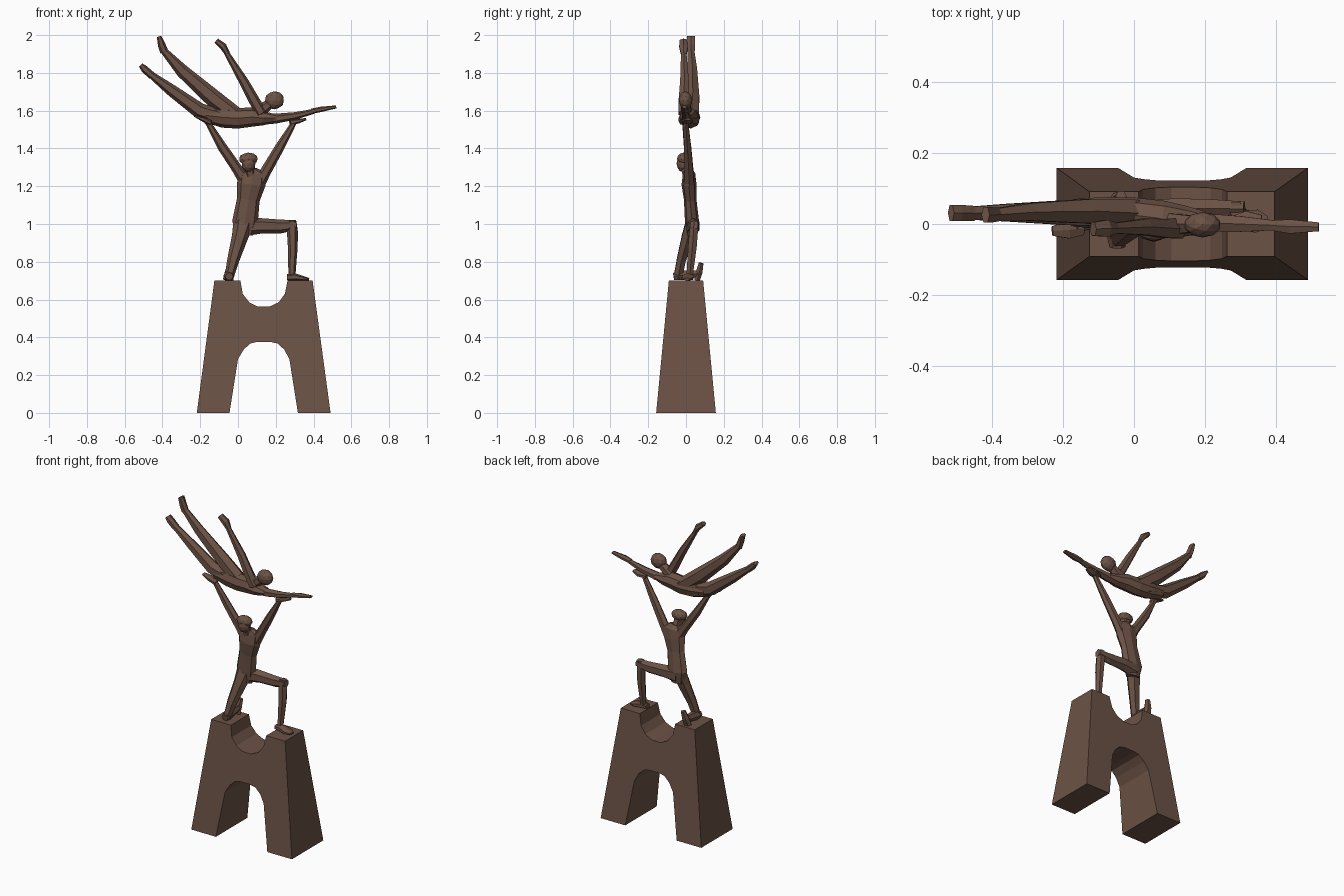
import bpy, bmesh, math
from mathutils import Vector

bronze = bpy.data.materials.new("dark bronze")
bronze.diffuse_color = (0.15, 0.085, 0.06, 1)


def finish(name, bm):
    bmesh.ops.recalc_face_normals(bm, faces=bm.faces)
    me = bpy.data.meshes.new(name)
    bm.to_mesh(me)
    bm.free()
    me.materials.append(bronze)
    ob = bpy.data.objects.new(name, me)
    bpy.context.collection.objects.link(ob)
    return ob


def limb(name, stations, sides=6, ref=(0, 1, 0)):
    """Loft faceted rings along a path; station = x, y, z, half width, half depth."""
    bm = bmesh.new()
    pts = [Vector(s[:3]) for s in stations]
    rings = []
    for i, s in enumerate(stations):
        t = Vector()
        if i > 0:
            t += (pts[i] - pts[i - 1]).normalized()
        if i < len(pts) - 1:
            t += (pts[i + 1] - pts[i]).normalized()
        t.normalize()
        side = Vector(ref).cross(t).normalized()
        deep = t.cross(side)
        ring = []
        for k in range(sides):
            a = 2 * math.pi * k / sides
            ring.append(bm.verts.new(pts[i] + side * s[3] * math.cos(a)
                                     + deep * s[4] * 1.1 * math.sin(a)))
        rings.append(ring)
    for a, b in zip(rings, rings[1:]):
        for k in range(sides):
            j = (k + 1) % sides
            bm.faces.new((a[k], a[j], b[j], b[k]))
    bm.faces.new(rings[0])
    bm.faces.new(rings[-1])
    return finish(name, bm)


def ball(name, loc, size):
    bm = bmesh.new()
    bmesh.ops.create_icosphere(bm, subdivisions=2, radius=1)
    for v in bm.verts:
        v.co = Vector([c * s + l for c, s, l in zip(v.co, size, loc)])
    return finish(name, bm)


# Pedestal: two tapering pillars joined by a bridge, curved above and below
profile = [(-0.125, 0.70), (-0.218, 0.0), (-0.045, 0.0), (0.0, 0.285),
           (0.03, 0.335), (0.065, 0.367), (0.10, 0.376), (0.17, 0.376),
           (0.21, 0.367), (0.245, 0.335), (0.272, 0.285), (0.317, 0.0),
           (0.49, 0.0), (0.395, 0.70), (0.262, 0.70), (0.248, 0.63),
           (0.215, 0.585), (0.165, 0.562), (0.105, 0.562), (0.06, 0.585),
           (0.025, 0.63), (0.013, 0.70)]
bm = bmesh.new()
front, back = [[bm.verts.new((x, s * (0.158 - 0.096 * z), z)) for x, z in profile]
               for s in (-1, 1)]
bm.faces.new(front)
bm.faces.new(back[::-1])
for i in range(len(profile)):
    j = (i + 1) % len(profile)
    bm.faces.new((front[i], front[j], back[j], back[i]))
finish("pedestal", bm)

# Lower figure: torso, neck and head
limb("lower_torso", [(0.035, 0.03, 0.94, 0.045, 0.025), (0.037, 0.032, 1.01, 0.068, 0.034),
                     (0.055, 0.022, 1.13, 0.06, 0.03), (0.07, 0.016, 1.21, 0.075, 0.036),
                     (0.075, 0.016, 1.265, 0.074, 0.03), (0.07, 0.01, 1.29, 0.03, 0.02)], 8)
limb("lower_neck", [(0.068, 0.01, 1.25, 0.03, 0.026), (0.058, -0.008, 1.32, 0.026, 0.024)])
ball("lower_head", (0.056, -0.018, 1.32), (0.038, 0.032, 0.045))
ball("lower_hair", (0.055, -0.012, 1.345), (0.051, 0.036, 0.033))

# Lower figure: raised arms and hands
limb("lower_left_arm", [(0.045, 0.018, 1.22, 0.038, 0.026), (0.0, 0.016, 1.285, 0.028, 0.024),
                        (-0.085, 0.008, 1.41, 0.025, 0.02), (-0.155, -0.006, 1.53, 0.015, 0.014),
                        (-0.17, -0.012, 1.55, 0.015, 0.014)])
limb("lower_left_hand", [(-0.145, -0.012, 1.535, 0.014, 0.02), (-0.185, -0.016, 1.555, 0.013, 0.026),
                         (-0.23, -0.02, 1.572, 0.005, 0.014)])
limb("lower_right_arm", [(0.10, 0.018, 1.20, 0.038, 0.026), (0.145, 0.016, 1.275, 0.029, 0.024),
                         (0.22, 0.008, 1.405, 0.025, 0.02), (0.29, 0.0, 1.525, 0.015, 0.014),
                         (0.302, 0.0, 1.55, 0.014, 0.014)])
limb("lower_right_hand", [(0.275, 0.0, 1.538, 0.016, 0.022), (0.32, 0.008, 1.545, 0.013, 0.03),
                          (0.36, 0.01, 1.555, 0.006, 0.016)])

# Lower figure: kneeling leg with shin lying back and heel raised
limb("kneeling_thigh", [(0.03, 0.03, 1.01, 0.055, 0.032), (0.01, 0.008, 0.93, 0.043, 0.032),
                        (-0.025, -0.025, 0.81, 0.032, 0.025), (-0.048, -0.043, 0.715, 0.024, 0.024)])
limb("kneeling_shin", [(-0.047, -0.066, 0.722, 0.022, 0.02), (-0.047, -0.03, 0.728, 0.03, 0.027),
                       (-0.045, 0.07, 0.738, 0.018, 0.018)], ref=(0, 0, 1))
limb("kneeling_foot", [(-0.052, 0.058, 0.703, 0.028, 0.015), (-0.046, 0.07, 0.745, 0.024, 0.018),
                       (-0.036, 0.08, 0.792, 0.016, 0.013)])

# Lower figure: stepping leg
limb("stepping_thigh", [(0.03, 0.035, 0.985, 0.05, 0.032), (0.12, 0.042, 0.99, 0.041, 0.032),
                        (0.23, 0.044, 0.987, 0.036, 0.026), (0.31, 0.042, 0.995, 0.026, 0.022)])
limb("stepping_shin", [(0.287, 0.042, 1.015, 0.022, 0.02), (0.288, 0.04, 0.96, 0.029, 0.024),
                       (0.29, 0.034, 0.88, 0.026, 0.024), (0.285, 0.018, 0.715, 0.018, 0.017)])
limb("stepping_foot", [(0.26, 0.015, 0.718, 0.016, 0.02), (0.30, 0.012, 0.72, 0.02, 0.027),
                       (0.345, 0.008, 0.712, 0.012, 0.034), (0.375, 0.004, 0.708, 0.007, 0.018)])

# Flying figure: arched torso running into the forward arm
limb("upper_torso", [(-0.17, 0.032, 1.575, 0.038, 0.035), (-0.08, 0.03, 1.565, 0.055, 0.042),
                     (0.0, 0.025, 1.56, 0.055, 0.045), (0.08, 0.015, 1.566, 0.05, 0.046),
                     (0.14, 0.008, 1.56, 0.037, 0.04), (0.2, 0.004, 1.56, 0.02, 0.028)], 8)
limb("upper_forward_arm", [(0.10, 0.01, 1.557, 0.035, 0.032), (0.2, 0.004, 1.558, 0.026, 0.027),
                           (0.3, 0.0, 1.572, 0.02, 0.023), (0.40, -0.004, 1.596, 0.013, 0.014)])
limb("upper_forward_hand", [(0.39, -0.004, 1.597, 0.014, 0.015), (0.44, -0.007, 1.607, 0.014, 0.021),
                            (0.52, -0.008, 1.62, 0.008, 0.013)])
limb("upper_neck", [(0.10, 0.0, 1.585, 0.035, 0.032), (0.185, 0.0, 1.65, 0.024, 0.022)])
ball("upper_head", (0.193, -0.002, 1.655), (0.052, 0.036, 0.048))

# Flying figure: raised arm
limb("upper_raised_arm", [(0.125, -0.012, 1.585, 0.03, 0.03), (0.085, -0.012, 1.655, 0.029, 0.028),
                          (0.03, -0.008, 1.755, 0.025, 0.024), (-0.06, -0.012, 1.905, 0.014, 0.015)])
limb("upper_raised_hand", [(-0.055, -0.012, 1.9, 0.014, 0.016), (-0.078, -0.012, 1.94, 0.019, 0.025),
                           (-0.115, -0.014, 1.97, 0.015, 0.02)])

# Flying figure: trailing legs and feet
limb("upper_low_leg", [(-0.05, 0.03, 1.555, 0.045, 0.04), (-0.2, 0.032, 1.597, 0.042, 0.036),
                       (-0.355, 0.032, 1.71, 0.031, 0.026), (-0.48, 0.03, 1.805, 0.016, 0.018)])
limb("upper_low_foot", [(-0.455, 0.03, 1.785, 0.02, 0.022), (-0.495, 0.031, 1.82, 0.02, 0.024),
                        (-0.515, 0.031, 1.842, 0.012, 0.023)])
limb("upper_high_leg", [(0.0, 0.03, 1.565, 0.045, 0.04), (-0.13, 0.036, 1.665, 0.047, 0.036),
                        (-0.295, 0.034, 1.81, 0.035, 0.026), (-0.395, 0.026, 1.92, 0.018, 0.018)])
limb("upper_high_foot", [(-0.39, 0.027, 1.91, 0.022, 0.02), (-0.403, 0.026, 1.945, 0.021, 0.022),
                         (-0.418, 0.026, 1.993, 0.012, 0.023)])
